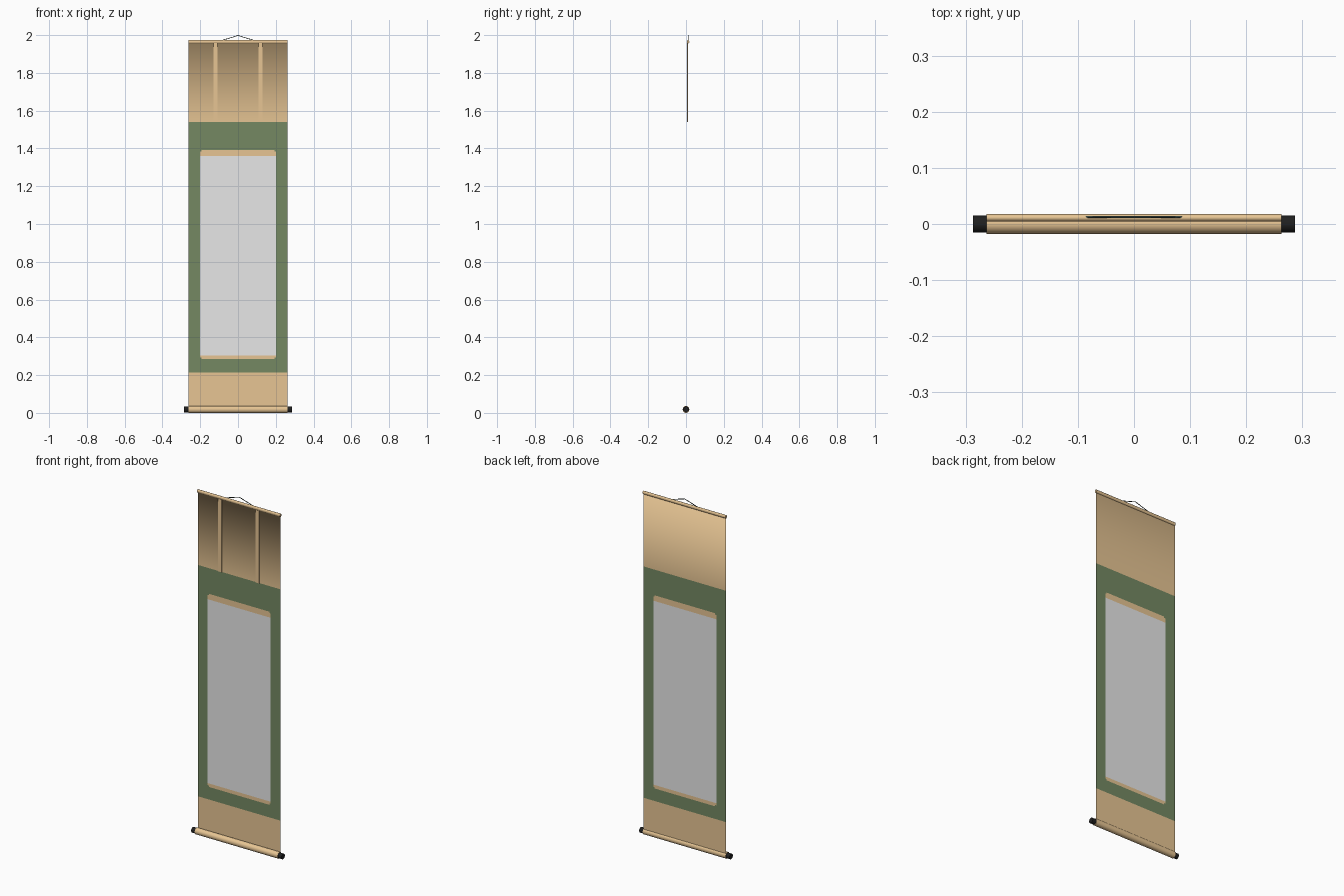
import bpy, bmesh, math
from mathutils import Matrix

if "Cube" in bpy.data.objects:
    bpy.data.objects.remove(bpy.data.objects["Cube"])


def mat(name, rgb):
    m = bpy.data.materials.new(name)
    m.diffuse_color = (*rgb, 1)
    m.use_nodes = True
    m.node_tree.nodes["Principled BSDF"].inputs["Base Color"].default_value = m.diffuse_color
    return m


TAN = mat("tan silk", (0.80, 0.56, 0.295))
GREEN = mat("green brocade", (0.176, 0.247, 0.123))
PAPER = mat("grey paper", (0.8, 0.8, 0.8))
BLACK = mat("black lacquer", (0.014, 0.014, 0.014))
CORD = mat("dark cord", (0.035, 0.055, 0.045))

W = 0.263            # half width of the cloth
SHEET_Y = 0.011
TOP = 1.955


def make(name, bm, mats):
    me = bpy.data.meshes.new(name)
    bm.to_mesh(me)
    bm.free()
    ob = bpy.data.objects.new(name, me)
    bpy.context.collection.objects.link(ob)
    for m in mats:
        me.materials.append(m)
    return ob


def smooth(ob, angle=40):
    bpy.ops.object.select_all(action='DESELECT')
    ob.select_set(True)
    bpy.context.view_layer.objects.active = ob
    bpy.ops.object.shade_smooth_by_angle(angle=math.radians(angle))


def rod(name, x0, x1, y, z, ry, rz, material, sides=24):
    """Cylinder along x with an elliptical section."""
    bm = bmesh.new()
    bmesh.ops.create_cone(bm, cap_ends=True, segments=sides, radius1=1, radius2=1, depth=1)
    bm.transform(Matrix.Translation(((x0 + x1) / 2, y, z))
                 @ Matrix.Diagonal((abs(x1 - x0), ry, rz, 1))
                 @ Matrix.Rotation(math.pi / 2, 4, 'Y'))
    smooth(make(name, bm, [material]))


def box(name, x0, x1, y0, y1, z0, z1, material):
    bm = bmesh.new()
    bmesh.ops.create_cube(bm, size=1)
    bm.transform(Matrix.Translation(((x0 + x1) / 2, (y0 + y1) / 2, (z0 + z1) / 2))
                 @ Matrix.Diagonal((x1 - x0, y1 - y0, z1 - z0, 1)))
    make(name, bm, [material])


# Hanging sheet: a flat cloth whose upper edge wraps around the top rod
xs = [-W, -0.2, -0.192, 0.192, 0.2, W]
zs = [0.03, 0.213, 0.285, 0.293, 0.305, 1.36, 1.385, 1.393, 1.54, TOP]
section = [(SHEET_Y, z) for z in zs]
for i in range(1, 15):
    a = math.tau * i / 14
    section.append((SHEET_Y - 0.007 * math.sin(a), TOP + 0.0095 * (1 - math.cos(a))))


def panel(x, z):
    x = abs(x)
    if z < 0.213 or z > 1.54:
        return 0
    if x > 0.2 or not 0.285 < z < 1.393:
        return 1
    if 0.305 < z < 1.36:
        return 2
    return 1 if x > 0.192 and (z < 0.293 or z > 1.385) else 0   # notched corners


bm = bmesh.new()
rows = [[bm.verts.new((x, y, z)) for x in xs] for y, z in section]
for lo, hi in zip(rows, rows[1:]):
    for i in range(len(xs) - 1):
        f = bm.faces.new((lo[i], lo[i + 1], hi[i + 1], hi[i]))
        c = f.calc_center_median()
        f.material_index = panel(c.x, c.z)
        f.smooth = True
make("hanging_sheet", bm, [TAN, GREEN, PAPER])

# Top rod inside the wrap, bottom roller and its end knobs
rod("top_rod", -W, W, SHEET_Y, TOP + 0.0095, 0.0066, 0.0091, TAN, 14)
rod("bottom_roller", -W, W, 0, 0.0185, 0.0175, 0.0185, TAN)
for s, side in ((-1, "left"), (1, "right")):
    rod(side + "_roller_knob", s * W, s * 0.287, 0, 0.0185, 0.015, 0.0155, BLACK)
    # Decorative hanging strip on the upper cloth
    box(side + "_strip", s * 0.119 - 0.011, s * 0.119 + 0.011,
        0.006, 0.0105, 1.54, TOP + 0.002, TAN)

# Hanging cord
cu = bpy.data.curves.new("hanging_cord", 'CURVE')
cu.dimensions = '3D'
cu.bevel_depth = 0.002
cu.bevel_resolution = 1
cu.use_fill_caps = True
sp = cu.splines.new('POLY')
pts = [(-0.118, 1.962), (0, 1.998), (0.118, 1.962)]
sp.points.add(len(pts) - 1)
for p, (x, z) in zip(sp.points, pts):
    p.co = (x, 0.0125, z, 1)
cu.materials.append(CORD)
bpy.context.collection.objects.link(bpy.data.objects.new("hanging_cord", cu))
